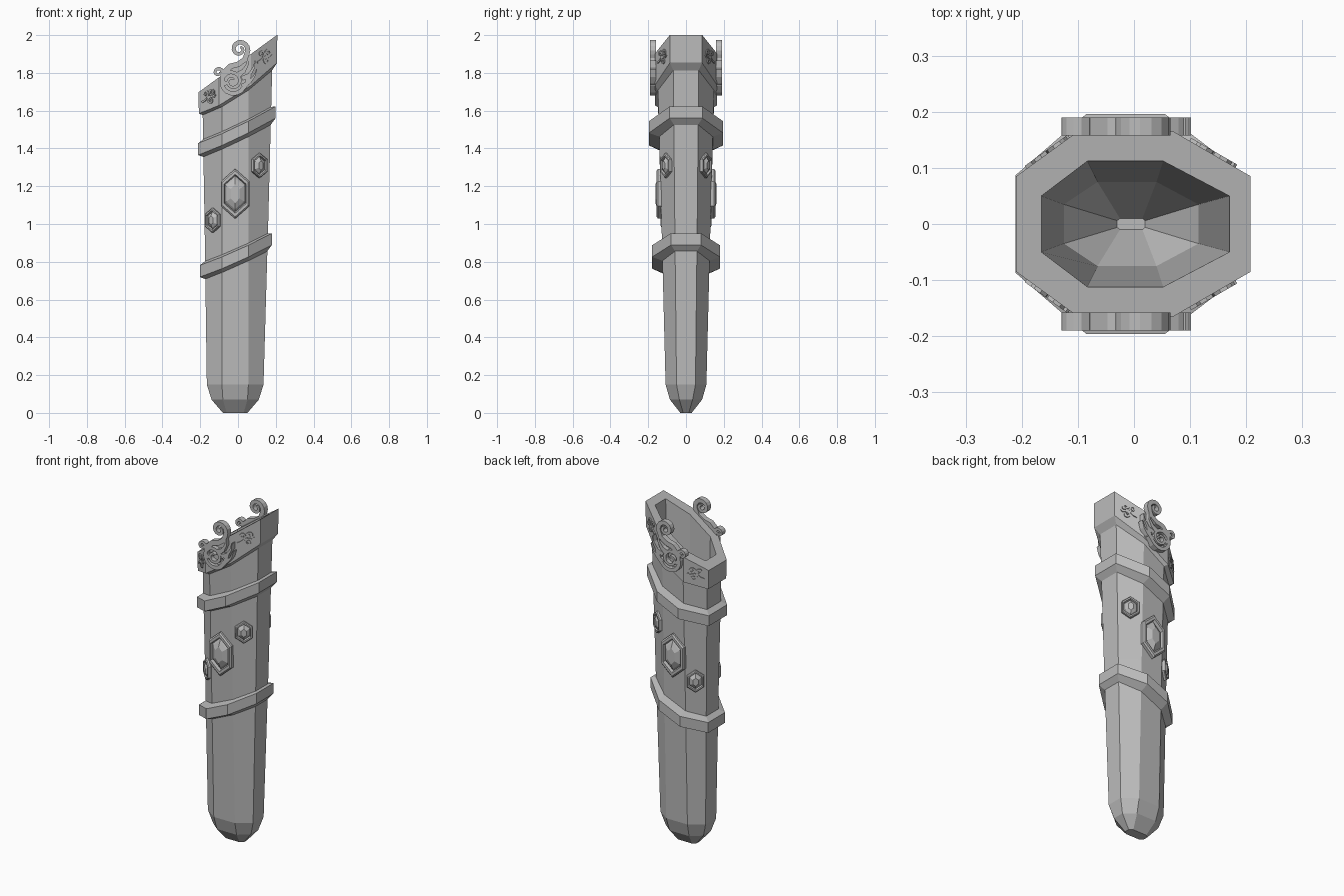
import bpy, bmesh, math
from mathutils import Vector

cube = bpy.data.objects.get("Cube")
if cube:
    bpy.data.objects.remove(cube, do_unlink=True)

steel = bpy.data.materials.new("grey_steel")
steel.use_nodes = True
GREY = (0.5, 0.5, 0.5, 1)
steel.diffuse_color = GREY
steel.node_tree.nodes["Principled BSDF"].inputs["Base Color"].default_value = GREY


def make(name, verts, faces, mirror=False):
    mesh = bpy.data.meshes.new(name)
    mesh.from_pydata(verts, [], faces)
    bm = bmesh.new()
    bm.from_mesh(mesh)
    bmesh.ops.recalc_face_normals(bm, faces=bm.faces)
    bm.to_mesh(mesh)
    bm.free()
    mesh.materials.append(steel)
    obj = bpy.data.objects.new(name, mesh)
    bpy.context.collection.objects.link(obj)
    if mirror:
        mod = obj.modifiers.new("front_and_back", 'MIRROR')
        mod.use_axis = (False, True, False)
        mod.use_mirror_merge = False
    return obj


def loft(name, loops, closed=False, caps=(), mirror=False):
    """Skin equal-length loops; caps lists the loops to fill."""
    n = len(loops[0])
    verts = [p for loop in loops for p in loop]
    last = len(loops) if closed else len(loops) - 1
    faces = []
    for i in range(last):
        a, b = i * n, (i + 1) % len(loops) * n
        faces += [(a + j, a + (j + 1) % n, b + (j + 1) % n, b + j) for j in range(n)]
    faces += [[c * n + j for j in range(n)] for c in caps]
    return make(name, verts, faces, mirror)


def octagon(xl, xr, fl, fr, yh, ys, height):
    """Eight-sided section; height is a number or a function of x."""
    flat = [(xr, -ys), (xr, ys), (fr, yh), (fl, yh),
            (xl, ys), (xl, -ys), (fl, -yh), (fr, -yh)]
    return [Vector((x, y, height(x) if callable(height) else height)) for x, y in flat]


# Body sections, from z = 0.15 up, vary linearly
def section(z):
    t = (z - 0.15) / 1.65
    return (-0.165 - 0.023 * t, 0.135 + 0.048 * t, -0.085, 0.055,
            0.108 + 0.042 * t, 0.05 + 0.018 * t)


def rim_top(x):
    return 1.85 + 0.73 * x


def rim_base(x):
    return 1.685 + 0.65 * x + 0.8 * x * x


# Scabbard body
loft("scabbard_body", [
    octagon(-0.08, 0.05, -0.06, 0.03, 0.03, 0.015, 0),
    octagon(-0.14, 0.11, -0.08, 0.05, 0.085, 0.035, 0.07),
    octagon(*section(0.15), 0.15),
    octagon(*section(1.0), 1.0),
    octagon(*section(1.75), lambda x: rim_base(x) + 0.01)], caps=(0,))

# Mouth rim with the hollow inside
mouth = (-0.165, 0.17, -0.083, 0.052, 0.112, 0.05)
loft("mouth_rim", [
    octagon(*section(1.72), lambda x: rim_base(x) - 0.015),
    octagon(-0.207, 0.207, -0.1, 0.07, 0.165, 0.085, rim_base),
    octagon(-0.21, 0.208, -0.1, 0.07, 0.165, 0.085, rim_top),
    octagon(*mouth, rim_top),
    octagon(-0.125, 0.115, -0.065, 0.04, 0.075, 0.035, 0.2),
    octagon(-0.03, 0.02, -0.025, 0.015, 0.01, 0.006, 0.06)], caps=(5,))


# Slanted bands
def band(name, mid, slope):
    xl, xr, fl, fr, yh, ys = section(mid)
    loops = []
    for out, dz in ((-0.1, 0.045), (1, 0.032), (1, -0.03), (-0.1, -0.052)):
        loops.append(octagon(xl - 0.028 * out, xr + 0.025 * out, fl, fr,
                             yh + 0.054 * out, ys + 0.022 * out,
                             lambda x, dz=dz: mid + dz + slope * x + 0.25 * x * x))
    loft(name, loops, closed=True)


band("lower_band", 0.83, 0.45)
band("upper_band", 1.485, 0.48)


# Local frames lying on a facet: origin, across, up, outward
def facet_frame(x, z, side):
    xl, xr, fl, fr, yh, ys = section(z)
    if side == 0:
        a, b = Vector((fl, -yh, z)), Vector((fr, -yh, z))
    elif side < 0:
        a, b = Vector((xl, -ys, z)), Vector((fl, -yh, z))
    else:
        a, b = Vector((fr, -yh, z)), Vector((xr, -ys, z))
    across = (b - a).normalized()
    origin = a + (b - a) * ((x - a.x) / (b.x - a.x))
    up = Vector((0, 0, 1))
    return origin, across, up, across.cross(up)


def place(frame, u, v, w):
    o, a, b, c = frame
    return o + a * u + b * v + c * w


# Gems: hexagonal setting with a faceted stone
def gem(name, x, z, side, width, height, depth):
    frame = facet_frame(x, z, side)

    def hexagon(s, w, tall=1.0):
        pts = [(0, 1), (1, 0.5), (1, -0.5), (0, -1), (-1, -0.5), (-1, 0.5)]
        return [place(frame, u * width * s, v * height * s * tall, w * depth) for u, v in pts]

    loft(name + "_setting", [hexagon(1, -0.4), hexagon(1, 0.6), hexagon(0.92, 0.9),
                             hexagon(0.78, 0.9), hexagon(0.72, 0.2)], mirror=True)
    loft(name + "_stone", [hexagon(0.73, 0.15), hexagon(0.62, 0.6), hexagon(0.3, 1.2, 1.25)],
         caps=(2,), mirror=True)


gem("large_gem", -0.015, 1.16, 0, 0.075, 0.132, 0.024)
gem("left_gem", -0.13, 1.02, -1, 0.047, 0.066, 0.018)
gem("right_gem", 0.11, 1.31, 1, 0.047, 0.066, 0.018)


# Filigree: flat ribbons swept along paths
def ribbon(name, frame, path, wide, thin, w0, w1):
    pts = [Vector(p) for p in path]
    loops = []
    for i, p in enumerate(pts):
        d = (pts[min(i + 1, len(pts) - 1)] - pts[max(i - 1, 0)]).normalized()
        t = i / (len(pts) - 1)
        n = Vector((-d.y, d.x)) * (wide + (thin - wide) * t) / 2
        loops.append([place(frame, *q, w) for q, w in
                      ((p + n, w0), (p - n, w0), (p - n, w1), (p + n, w1))])
    loft(name, loops, caps=(0, len(loops) - 1), mirror=True)


def spiral(cx, cy, r0, r1, start, turn, steps=16):
    """Scroll path running inward; angles in degrees."""
    path = []
    for i in range(steps + 1):
        t = i / steps
        a = math.radians(start + turn * t)
        r = r0 + (r1 - r0) * t
        path.append((cx + r * math.cos(a), cy + r * math.sin(a)))
    return path


# Mouth ornament on the front and back of the rim
face = (Vector((0, 0, 0)), Vector((1, 0, 0)), Vector((0, 0, 1)), Vector((0, -1, 0)))
scrolls = {
    "large_scroll": ([(0.06, 1.79), (0.045, 1.74), (0.015, 1.705)]
                     + spiral(-0.03, 1.755, 0.066, 0.012, -70, -600, 26), 0.024, 0.012),
    "crest_scroll": ([(-0.075, 1.80), (-0.04, 1.835), (0.0, 1.845), (0.035, 1.87)]
                     + spiral(0.008, 1.925, 0.046, 0.012, -30, 460, 20), 0.03, 0.014),
    "side_scroll": ([(-0.06, 1.74), (-0.08, 1.755), (-0.082, 1.78)]
                    + spiral(-0.105, 1.802, 0.025, 0.008, -20, 400, 14), 0.022, 0.01),
    "upper_leaf": ([(0.0, 1.79), (0.03, 1.81), (0.05, 1.845), (0.05, 1.885)], 0.032, 0.004),
    "middle_leaf": ([(0.02, 1.77), (0.06, 1.79), (0.085, 1.83), (0.09, 1.865)], 0.026, 0.004),
    "lower_leaf": ([(0.02, 1.73), (0.06, 1.75), (0.085, 1.78), (0.1, 1.82)], 0.024, 0.004),
}
for name, (path, wide, thin) in scrolls.items():
    ribbon(name, face, path, wide, thin, 0.158, 0.19)

# Small raised filigree on the slanted rim facets
for label, s, x, z in (("left", -1, -0.153, 1.675), ("right", 1, 0.14, 1.885)):
    inner, outer = (-0.1, -0.21) if s < 0 else (0.07, 0.208)
    a = Vector((inner, -0.165, 0))
    b = Vector((outer, -0.085, 0))
    across = (b - a).normalized() * s
    origin = a + (b - a) * ((x - inner) / (outer - inner)) + Vector((0, 0, z))
    up = Vector((0, 0, 1))
    frame = (origin, across, up, across.cross(up))
    bits = [spiral(-0.02, 0.015, 0.018, 0.005, -60, 430, 10),
            spiral(0.022, 0.022, 0.018, 0.005, 200, -430, 10),
            spiral(0.012, -0.02, 0.018, 0.005, 120, 430, 10),
            [(-0.045, -0.03), (-0.025, -0.02), (-0.01, -0.005), (0.01, 0.005)],
            [(0.0, -0.005), (0.02, 0.0), (0.035, -0.002), (0.045, 0.01)]]
    for i, path in enumerate(bits):
        ribbon(f"{label}_filigree_{i + 1}", frame, path, 0.011, 0.006, -0.004, 0.006)
